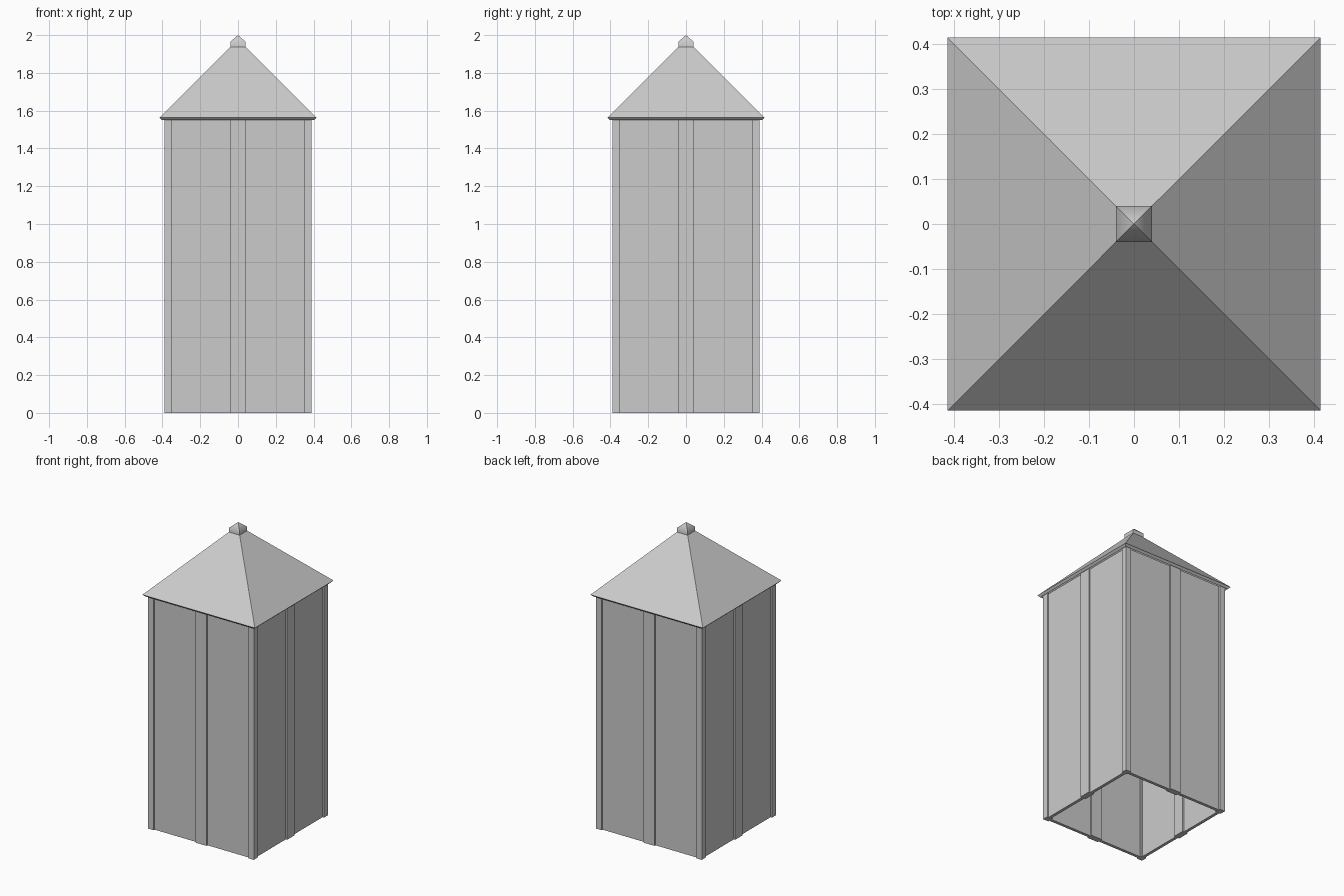
import bpy, bmesh, math
from mathutils import Matrix, Vector

cube = bpy.data.objects.get("Cube")
if cube:
    bpy.data.objects.remove(cube)

grey = bpy.data.materials.new("plain_grey")
grey.use_nodes = True
grey.diffuse_color = (0.6, 0.6, 0.6, 1)
grey.node_tree.nodes["Principled BSDF"].inputs["Base Color"].default_value = (0.6, 0.6, 0.6, 1)


def finish(name, bm):
    bmesh.ops.recalc_face_normals(bm, faces=bm.faces)
    mesh = bpy.data.meshes.new(name)
    bm.to_mesh(mesh)
    bm.free()
    mesh.materials.append(grey)
    obj = bpy.data.objects.new(name, mesh)
    bpy.context.collection.objects.link(obj)
    return obj


def box(name, centre, size, turn=0):
    """Upright box, turned about the tower axis by quarter turns."""
    bm = bmesh.new()
    matrix = (Matrix.Rotation(turn * math.pi / 2, 4, 'Z') @ Matrix.Translation(centre)
              @ Matrix.Diagonal((*size, 1)))
    bmesh.ops.create_cube(bm, size=1, matrix=matrix)
    return finish(name, bm)


def square_loft(name, profile, closed=False):
    """Stack of square rings given as (half width, height); zero width is a tip."""
    bm = bmesh.new()
    corners = [(-1, -1), (1, -1), (1, 1), (-1, 1)]
    rings = []
    for r, z in profile:
        if r == 0:
            rings.append([bm.verts.new((0, 0, z))] * 4)
        else:
            rings.append([bm.verts.new((r * x, r * y, z)) for x, y in corners])
    pairs = list(zip(rings, rings[1:]))
    for a, b in pairs:
        for i in range(4):
            j = (i + 1) % 4
            quad = list(dict.fromkeys((a[i], a[j], b[j], b[i])))
            bm.faces.new(quad)
    if closed:
        bm.faces.new(rings[0][::-1])
    return finish(name, bm)


# Walls: a thin panel, a middle batten and a corner post on each side
TOP = 1.56
sides = ["front", "left", "back", "right"]
for turn, side in enumerate(sides):
    box(side + "_wall", (0, -0.37, TOP / 2), (0.72, 0.02, TOP), turn)
    box(side + "_batten", (0, -0.37, TOP / 2), (0.08, 0.04, TOP), turn)
    box(side + "_corner_post", (0.37, -0.37, TOP / 2), (0.04, 0.04, TOP), turn)

# Hollow pyramid roof with eaves cut square to the slope
square_loft("roof", [(0, 1.978), (0.415, 1.563), (0.402, 1.55), (0, 1.952)])

# Pointed cap
cap = square_loft("roof_cap", [(0.04, 1.938), (0.04, 1.965), (0, 2.0)], closed=True)
bpy.ops.object.select_all(action='DESELECT')
cap.select_set(True)
bpy.context.view_layer.objects.active = cap
bpy.ops.object.shade_smooth_by_angle(angle=math.radians(52))
